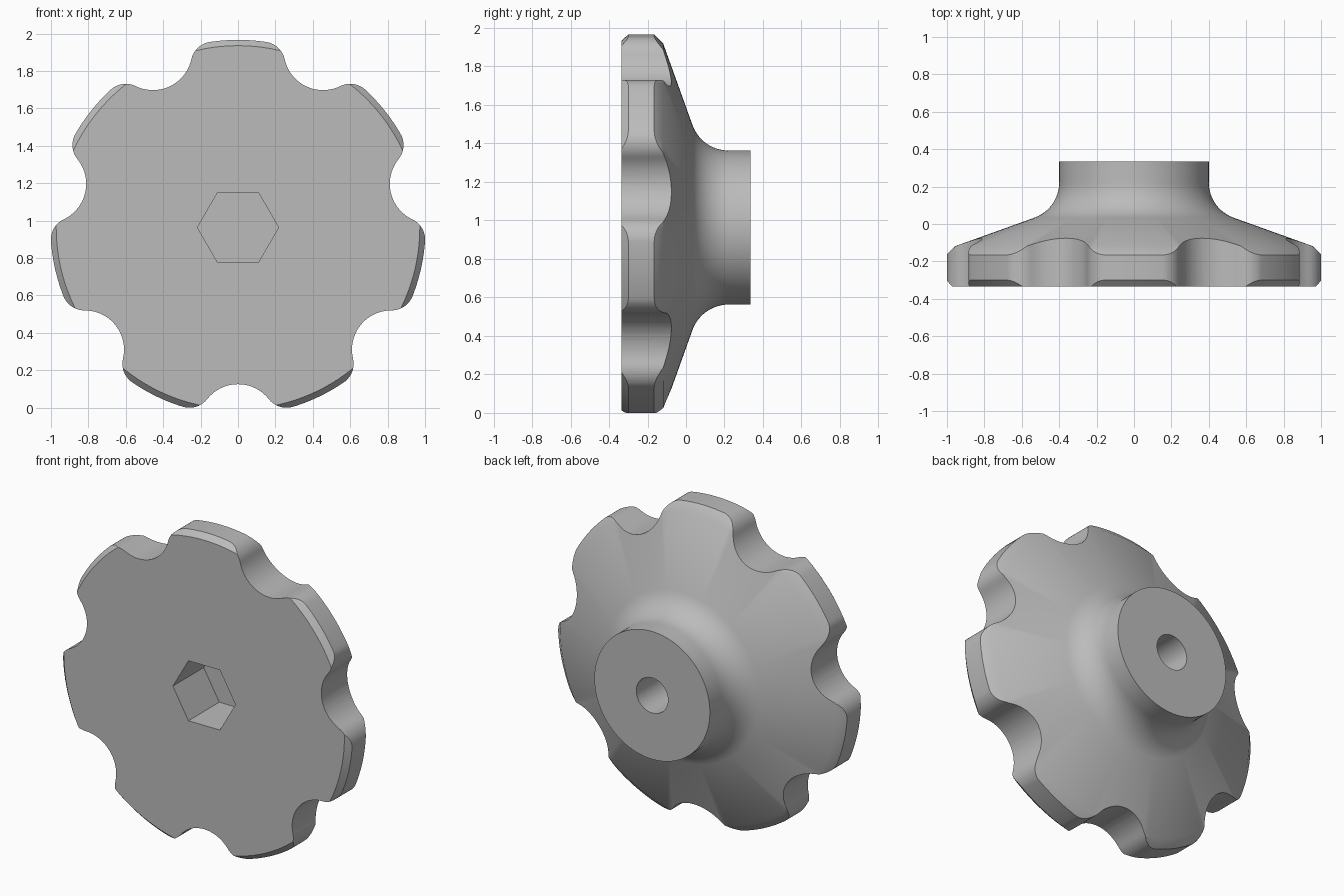
import bpy, bmesh, math
from math import sin, cos, pi, radians

if "Cube" in bpy.data.objects:
    bpy.data.objects.remove(bpy.data.objects["Cube"], do_unlink=True)

LOBES = 7
ZC = 0.963             # height of the knob axis
FRONT, BACK = -0.335, 0.335
R_OUT, R_VALLEY = 1.003, 0.838
R_SCOOP, R_ROUND = 0.21, 0.12

grey = bpy.data.materials.new("grey")
grey.use_nodes = True
grey.diffuse_color = (0.5, 0.5, 0.5, 1)
grey.node_tree.nodes["Principled BSDF"].inputs["Base Color"].default_value = (0.5, 0.5, 0.5, 1)


def finish(bm, name):
    bmesh.ops.remove_doubles(bm, verts=bm.verts, dist=1e-5)
    bmesh.ops.recalc_face_normals(bm, faces=bm.faces)
    mesh = bpy.data.meshes.new(name)
    bm.to_mesh(mesh)
    bm.free()
    mesh.materials.append(grey)
    obj = bpy.data.objects.new(name, mesh)
    bpy.context.collection.objects.link(obj)
    return obj


def prism(name, outline, y0, y1):
    """Extrude an (x, z) outline along the knob axis."""
    bm = bmesh.new()
    face = bm.faces.new([bm.verts.new((x, y0, z + ZC)) for x, z in outline])
    new = bmesh.ops.extrude_face_region(bm, geom=[face])["geom"]
    moved = [v for v in new if isinstance(v, bmesh.types.BMVert)]
    bmesh.ops.translate(bm, verts=moved, vec=(0, y1 - y0, 0))
    return finish(bm, name)


def ring(radius, sides):
    return [(radius * cos(2 * pi * i / sides), radius * sin(2 * pi * i / sides))
            for i in range(sides)]


def arc(cx, cy, r, a0, a1, n):
    return [(cx + r * cos(a0 + (a1 - a0) * i / n), cy + r * sin(a0 + (a1 - a0) * i / n))
            for i in range(n + 1)]


def apply_boolean(obj, cutter, operation):
    mod = obj.modifiers.new("cut", 'BOOLEAN')
    mod.object, mod.operation, mod.solver = cutter, operation, 'EXACT'
    bpy.context.view_layer.objects.active = obj
    bpy.ops.object.modifier_apply(modifier=mod.name)
    bpy.data.objects.remove(cutter, do_unlink=True)


# Turned body: chamfered rim, shallow cone, fillet into the hub
slope = radians(20)
fillet = arc(0.6, 0.222, 0.2, -pi / 2 - slope, -pi, 12)
profile = [(0, FRONT), (0.972, FRONT), (R_OUT, -0.30), (R_OUT, -0.165), (0.955, -0.118)]
profile += fillet + [(0.4, BACK), (0, BACK)]
bm = bmesh.new()
verts = [bm.verts.new((r, y, ZC)) for r, y in profile]
edges = [bm.edges.new(pair) for pair in zip(verts, verts[1:])]
bmesh.ops.spin(bm, geom=verts + edges, cent=(0, 0, ZC), axis=(0, 1, 0),
               angle=2 * pi, steps=140, use_merge=True)
knob = finish(bm, "lobed_knob")

# Lobed outline: scoops blended into the rim by rounded shoulders
d, c, reach = R_VALLEY + R_SCOOP, R_OUT - R_ROUND, R_SCOOP + R_ROUND
theta = math.acos((d * d + c * c - reach * reach) / (2 * d * c))
sx, sy = c * sin(theta), c * cos(theta)
lean = math.atan2(sx, d - sy)
half = arc(0, d, R_SCOOP, -pi / 2, -pi / 2 + lean, 10)
half += arc(sx, sy, R_ROUND, pi / 2 + lean, pi / 2 - theta, 10)[1:]
# Outer arc sits just proud so the turned rim gives the final surface
half += arc(0, 0, R_OUT + 0.002, pi / 2 - theta, pi / 2 - pi / LOBES, 6)[1:]
sector = [(-x, z) for x, z in half[:0:-1]] + half[:-1]
outline = []
for k in range(LOBES):
    a = pi - 2 * pi * k / LOBES
    outline += [(x * cos(a) - z * sin(a), x * sin(a) + z * cos(a)) for x, z in sector]
apply_boolean(knob, prism("lobe_outline", outline, -0.5, 0.5), 'INTERSECT')

# Blind hexagonal socket in the front, blind round bore in the back
apply_boolean(knob, prism("hex_socket", ring(0.217, 6), -0.5, FRONT + 0.305), 'DIFFERENCE')
apply_boolean(knob, prism("round_bore", ring(0.11, 48), BACK - 0.3, 0.5), 'DIFFERENCE')

bpy.ops.object.select_all(action='DESELECT')
knob.select_set(True)
bpy.context.view_layer.objects.active = knob
bpy.ops.object.shade_smooth_by_angle(angle=radians(30))
